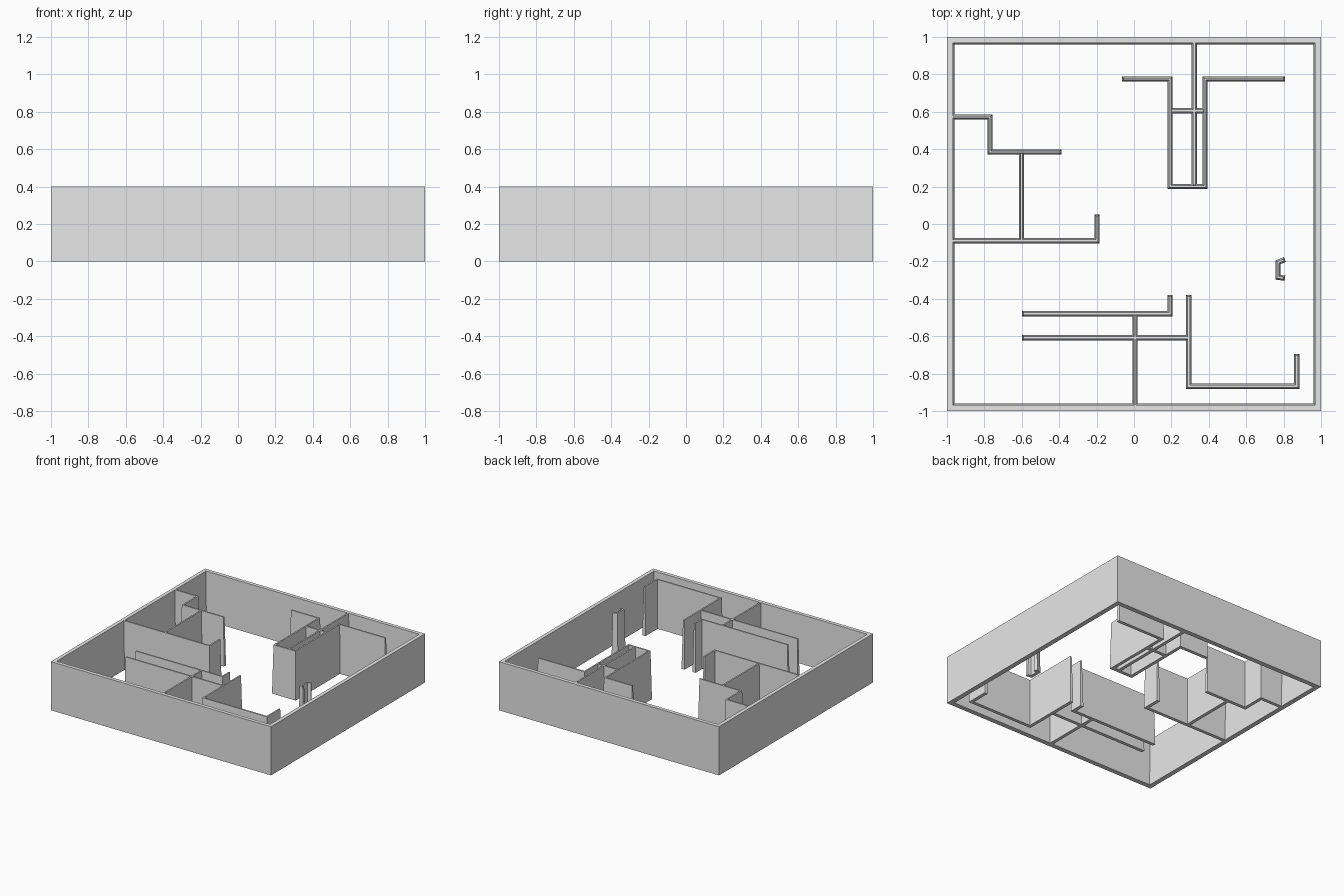
import bpy, bmesh
from mathutils import Vector

cube = bpy.data.objects.get("Cube")
if cube:
    bpy.data.objects.remove(cube)

HEIGHT = 0.4
FOOT, CREST = 0.014, 0.006      # half thickness of inner walls, bottom and top
RIM_FOOT, RIM_CREST = 0.04, 0.031

grey = bpy.data.materials.new("wall grey")
grey.use_nodes = True
grey.diffuse_color = (0.8, 0.8, 0.8, 1)
grey.node_tree.nodes["Principled BSDF"].inputs["Base Color"].default_value = (0.8, 0.8, 0.8, 1)


def finish(name, bm):
    bmesh.ops.recalc_face_normals(bm, faces=bm.faces[:])
    mesh = bpy.data.meshes.new(name)
    bm.to_mesh(mesh)
    bm.free()
    mesh.materials.append(grey)
    bpy.context.collection.objects.link(bpy.data.objects.new(name, mesh))


def outline(points, half, retract):
    """Mitred strip outline around a path, with its free ends pulled in."""
    p = [Vector(q) for q in points]
    dirs = [(b - a).normalized() for a, b in zip(p, p[1:])]
    p[0] += dirs[0] * retract
    p[-1] -= dirs[-1] * retract
    left, right = [], []
    for i, q in enumerate(p):
        before, after = dirs[max(i - 1, 0)], dirs[min(i, len(dirs) - 1)]
        n = Vector((-before.y - after.y, before.x + after.x)).normalized()
        n *= half / n.dot(Vector((-after.y, after.x)))
        left.append(q + n)
        right.append(q - n)
    return left + right[::-1]


def wall(name, *points):
    """Tapered wall that is thicker at its foot than at its crest."""
    bm = bmesh.new()
    low = [bm.verts.new((*q, 0)) for q in outline(points, FOOT, 0)]
    top = [bm.verts.new((*q, HEIGHT)) for q in outline(points, CREST, FOOT - CREST)]
    n, k = len(low), len(points)
    for i in range(n):
        j = (i + 1) % n
        bm.faces.new((low[i], low[j], top[j], top[i]))
    for ring in (low, top):
        for i in range(k - 1):
            bm.faces.new((ring[i], ring[i + 1], ring[n - 2 - i], ring[n - 1 - i]))
    finish(name, bm)


# Outer wall: upright outside, slightly sloped inside, open above and below
bm = bmesh.new()
corners = [(-1, -1), (1, -1), (1, 1), (-1, 1)]
rings = []
for size, z in ((1, 0), (1, HEIGHT), (1 - RIM_CREST, HEIGHT), (1 - RIM_FOOT, 0)):
    rings.append([bm.verts.new((x * size, y * size, z)) for x, y in corners])
for a, b in zip(rings, rings[1:] + rings[:1]):
    for i in range(4):
        j = (i + 1) % 4
        bm.faces.new((a[i], a[j], b[j], b[i]))
finish("outer_wall", bm)

# Back rooms and the central shaft
wall("shaft_wall", (-0.065, 0.775), (0.193, 0.775), (0.193, 0.2),
     (0.38, 0.2), (0.38, 0.775), (0.807, 0.775))
wall("shaft_divider", (0.322, 0.985), (0.322, 0.2))
wall("shaft_cross_wall", (0.193, 0.605), (0.38, 0.605))

# Right-hand rooms
wall("stepped_wall", (-0.985, 0.572), (-0.77, 0.572), (-0.77, 0.385), (-0.388, 0.385))
wall("room_divider", (-0.602, 0.385), (-0.602, -0.09))
wall("room_wall", (-0.985, -0.09), (-0.198, -0.09), (-0.198, 0.052))

# Front corridor and rooms
wall("corridor_back_wall", (-0.6, -0.48), (0.193, -0.48), (0.193, -0.38))
wall("corridor_front_wall", (-0.6, -0.608), (0.293, -0.608))
wall("corridor_divider", (0.005, -0.48), (0.005, -0.985))
wall("front_room_wall", (0.293, -0.38), (0.293, -0.868), (0.87, -0.868), (0.87, -0.695))

# Small free-standing bracket
wall("bracket_pillar", (0.807, -0.19), (0.77, -0.205), (0.77, -0.285), (0.807, -0.29))
